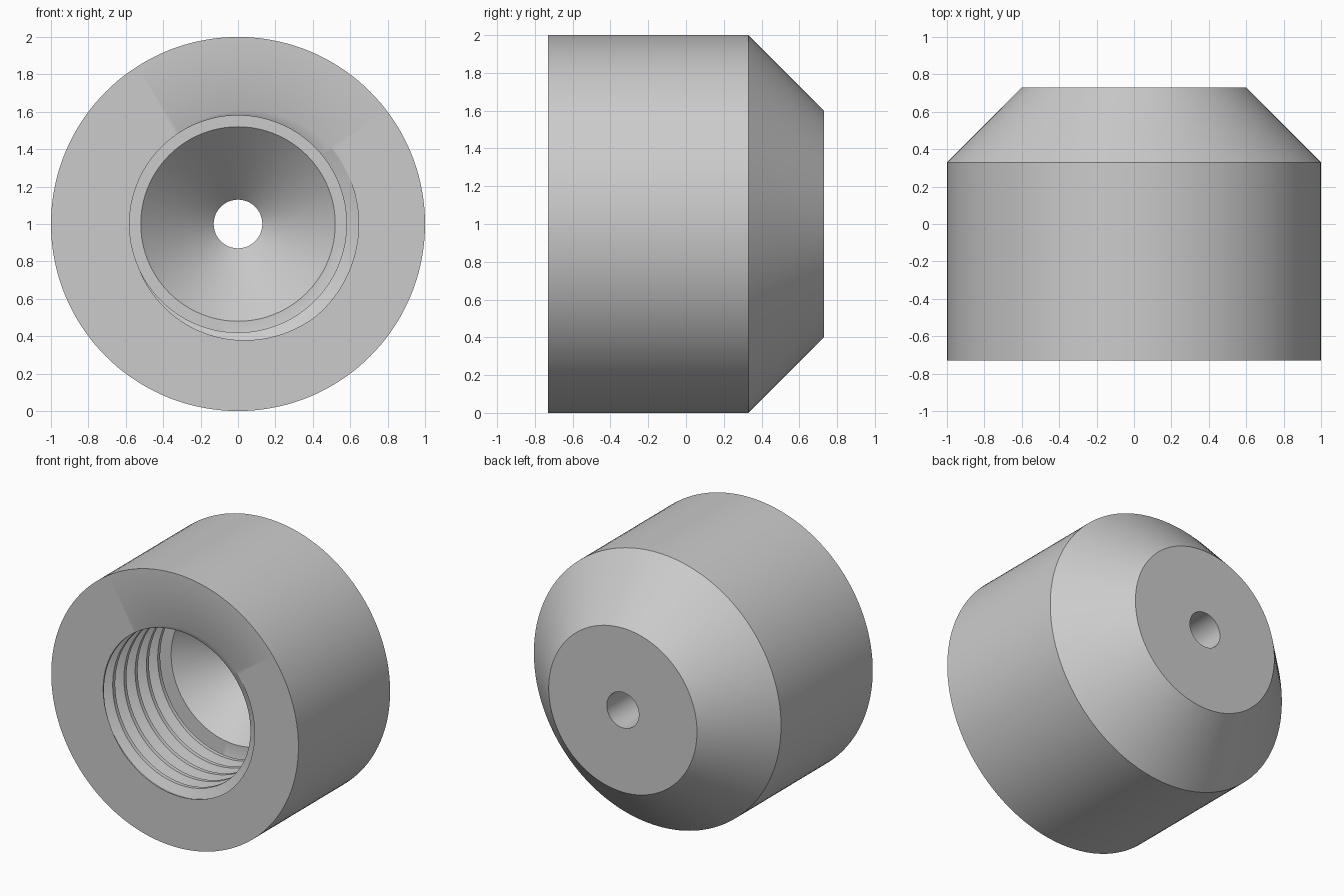
import bpy
import bmesh
from math import sin, cos, pi

cube = bpy.data.objects.get("Cube")
if cube:
    bpy.data.objects.remove(cube, do_unlink=True)

SEGMENTS = 144
FRONT, SHOULDER, BACK = -0.73, 0.33, 0.73
BORE_DEPTH, PITCH = 0.70, 0.13
CREST, ROOT = 0.58, 0.645        # thread radii
# Thread corners as fractions of one turn: rise start, rise end, fall start, fall end
CORNERS = [angle / 360 for angle in (205, 310, 400, 485)]


def thread_radius(turn):
    """Radius of the trapezoid thread at a phase measured in turns."""
    a, b, c, d = CORNERS
    t = (turn - a) % 1 + a
    if t < b:
        k = (t - a) / (b - a)
    elif t < c:
        k = 1
    else:
        k = max(0, (d - t) / (d - c))
    return CREST + (ROOT - CREST) * k


def section(turn):
    """Closed (radius, y) outline of the cap at one angle."""
    points = [(0.6, BACK), (1.0, SHOULDER), (1.0, FRONT)]
    # Threaded bore, cut off at the front face and the inner ledge
    for k in range(-1, 7):
        for corner in CORNERS:
            depth = min(max((k + corner - turn) * PITCH, 0), BORE_DEPTH)
            points.append((thread_radius(turn + depth / PITCH), FRONT + depth))
    # Ledge, conical seat and through hole
    ledge = FRONT + BORE_DEPTH
    points += [(0.52, ledge), (0.13, ledge + 0.39), (0.13, BACK)]
    return points


# Sweep the outline around the y axis
bm = bmesh.new()
columns = []
for i in range(SEGMENTS + 1):
    turn = i / SEGMENTS
    c, s = cos(2 * pi * turn), sin(2 * pi * turn)
    columns.append([bm.verts.new((r * c, y, 1 + r * s)) for r, y in section(turn)])

for left, right in zip(columns, columns[1:]):
    for j in range(len(left)):
        n = (j + 1) % len(left)
        bm.faces.new((left[j], left[n], right[n], right[j]))

bmesh.ops.remove_doubles(bm, verts=bm.verts[:], dist=0.0001)
bmesh.ops.recalc_face_normals(bm, faces=bm.faces[:])

mesh = bpy.data.meshes.new("threaded_cap")
bm.to_mesh(mesh)
bm.free()
cap = bpy.data.objects.new("threaded_cap", mesh)
bpy.context.collection.objects.link(cap)

# Plain grey material
grey = bpy.data.materials.new("light_grey")
grey.use_nodes = True
colour = (0.6, 0.6, 0.6, 1)
grey.diffuse_color = colour
grey.node_tree.nodes["Principled BSDF"].inputs["Base Color"].default_value = colour
mesh.materials.append(grey)

bpy.ops.object.select_all(action="DESELECT")
cap.select_set(True)
bpy.context.view_layer.objects.active = cap
bpy.ops.object.shade_smooth_by_angle(angle=pi / 6)
